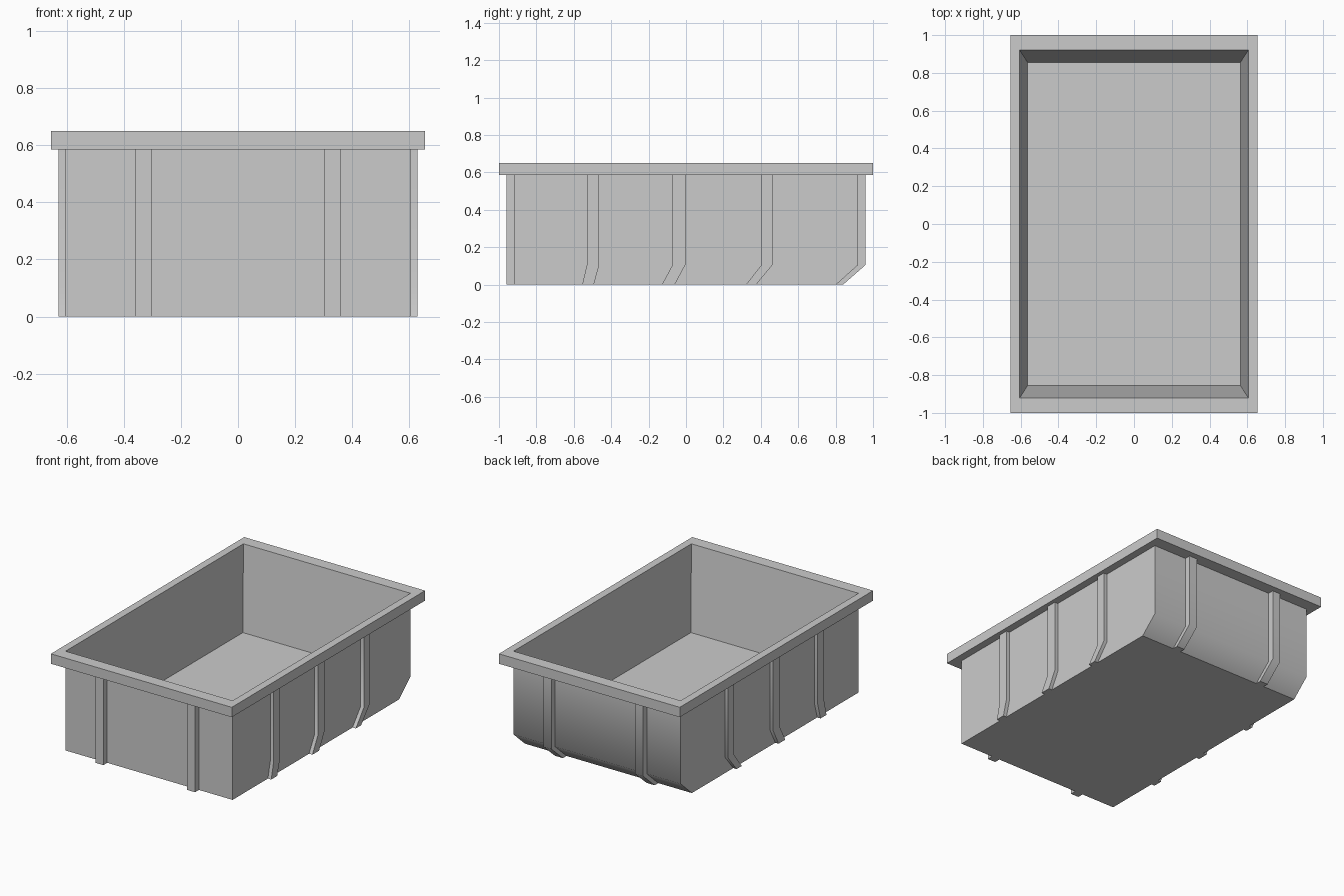
import bpy, bmesh

if "Cube" in bpy.data.objects:
    bpy.data.objects.remove(bpy.data.objects["Cube"])

RIM_Z, TOP_Z, BEND_Z = 0.585, 0.65, 0.105
HX, HY = 0.605, 0.92          # body half sizes


def finish(name, bm):
    mesh = bpy.data.meshes.new(name)
    bm.to_mesh(mesh)
    bm.free()
    obj = bpy.data.objects.new(name, mesh)
    bpy.context.collection.objects.link(obj)
    return obj


def extrude_profile(name, profile, x0, x1):
    """Side profile (y, z) swept along x, left open where it meets the rim."""
    bm = bmesh.new()
    a = [bm.verts.new((x0, y, z)) for y, z in profile]
    b = [bm.verts.new((x1, y, z)) for y, z in profile]
    bm.faces.new(a)
    bm.faces.new(b)
    n = len(profile)
    for i in range(n):
        j = (i + 1) % n
        bm.faces.new((a[i], a[j], b[j], b[i]))
    bmesh.ops.recalc_face_normals(bm, faces=bm.faces)
    # Soft bend between the upright and slanted faces; ends and base stay flat
    for f in bm.faces:
        f.normal_update()
        f.smooth = abs(f.normal.x) < 0.9 and abs(f.normal.z) < 0.99
    top = [f for f in bm.faces if all(v.co.z > RIM_Z - 1e-4 for v in f.verts)]
    bmesh.ops.delete(bm, geom=top, context='FACES_ONLY')
    return finish(name, bm)


def loft_rings(name, rings, cap=False):
    """Join rectangular rings (half x, half y, z) in order."""
    bm = bmesh.new()
    loops = [[bm.verts.new((sx * x, sy * y, z))
              for sx, sy in ((-1, -1), (1, -1), (1, 1), (-1, 1))]
             for x, y, z in rings]
    for a, b in zip(loops, loops[1:]):
        for i in range(4):
            j = (i + 1) % 4
            bm.faces.new((a[i], a[j], b[j], b[i]))
    if cap:
        bm.faces.new(loops[-1])
    return finish(name, bm)


# Outer body with the sloped lower back edge
extrude_profile("bin_body", [(-HY, RIM_Z), (-HY, 0), (0.803, 0),
                             (HY, BEND_Z), (HY, RIM_Z)], -HX, HX)

# Overhanging rim
loft_rings("rim", [(HX, HY, RIM_Z), (0.655, 1, RIM_Z),
                   (0.655, 1, TOP_Z), (HX, HY, TOP_Z)])

# Tapered interior and raised floor
loft_rings("inner_basin", [(HX, HY, TOP_Z), (0.563, 0.855, BEND_Z)], cap=True)

# Front and back ribs
front = [(-HY, RIM_Z), (-0.96, RIM_Z), (-0.96, 0), (-HY, 0)]
back = [(HY, RIM_Z), (0.96, RIM_Z), (0.96, BEND_Z),
        (0.84, 0), (0.803, 0), (HY, BEND_Z)]
for side, x in (("left", -0.332), ("right", 0.332)):
    extrude_profile(f"front_rib_{side}", front, x - 0.029, x + 0.029)
    extrude_profile(f"back_rib_{side}", back, x - 0.029, x + 0.029)

# Side ribs, bending forward more towards the back: upper y pair, lower y pair
bends = [(-0.53, -0.464, -0.555, -0.493),
         (-0.072, -0.004, -0.129, -0.06),
         (0.403, 0.462, 0.321, 0.375)]
for side, s in (("left", -1), ("right", 1)):
    for k, (u0, u1, l0, l1) in enumerate(bends, 1):
        extrude_profile(f"side_rib_{side}_{k}",
                        [(u0, RIM_Z), (u0, BEND_Z), (l0, 0),
                         (l1, 0), (u1, BEND_Z), (u1, RIM_Z)],
                        s * HX, s * 0.629)
